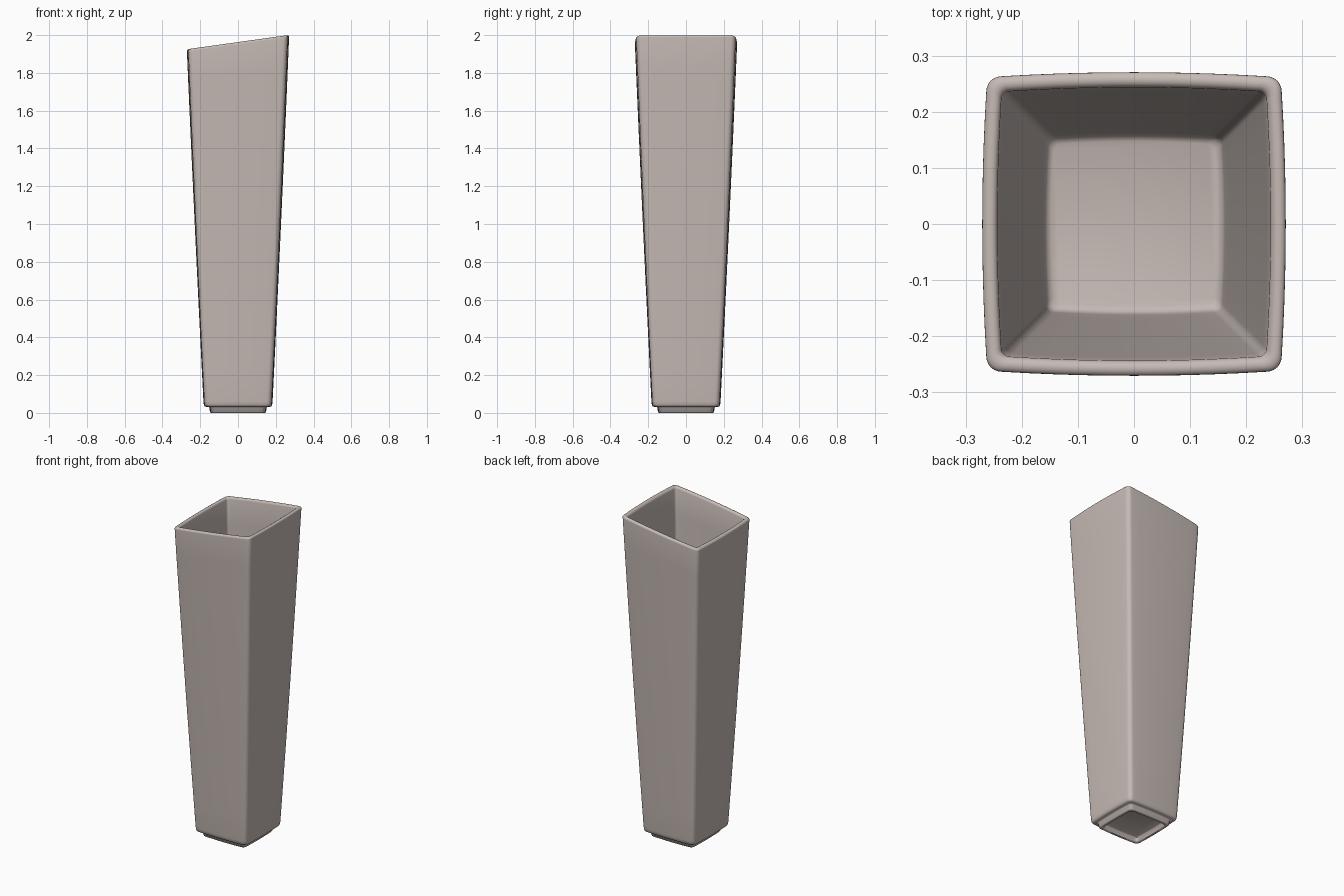
import bpy, bmesh, math

if "Cube" in bpy.data.objects:
    bpy.data.objects.remove(bpy.data.objects["Cube"])

SLOPE = 0.14      # tilt of the rim, rising towards +x
TOP = 1.963       # rim height at the centre
N_SIDE, N_CORNER = 10, 6


def section(h, r):
    """Rounded square of half-width h with slightly bowed sides."""
    bow = 0.035 * h
    pts = []
    quarter = []
    for i in range(N_SIDE):                       # right side, going up
        y = (h - bow - r) * (-1 + 2 * i / N_SIDE)
        quarter.append((h - bow * (y / h) ** 2, y))
    c = h - bow - r
    x_end = h - bow * (c / h) ** 2
    for i in range(N_CORNER):                     # rounded corner
        a = math.pi / 2 * i / N_CORNER
        rx = x_end - c
        quarter.append((c + rx * math.cos(a), c + rx * math.sin(a)))
    for k in range(4):
        co, si = (1, 0, -1, 0)[k], (0, 1, 0, -1)[k]
        pts += [(x * co - y * si, x * si + y * co) for x, y in quarter]
    return pts


def outer_half(z):
    t = (z - 0.06) / (TOP - 0.06)
    return 0.183 + 0.088 * t + 0.008 * t * (1 - t)


# profile from the recess under the foot, up the outside, over the rim, down inside
prof = [(0.118, 0.028, 0.012), (0.124, 0.024, 0.014), (0.127, 0.006, 0.016),
        (0.132, 0.0, 0.018), (0.143, 0.0, 0.02), (0.148, 0.004, 0.02),
        (0.152, 0.028, 0.02), (0.156, 0.032, 0.02), (0.168, 0.032, 0.022),
        (0.176, 0.035, 0.024), (0.181, 0.043, 0.025)]
for i in range(13):
    z = 0.06 + (TOP - 0.012 - 0.06) * i / 12
    prof.append((outer_half(z), z, 0.025))
for i in range(1, 8):
    a = math.pi * i / 8
    prof.append((0.2575 + 0.0135 * math.cos(a), TOP - 0.012 + 0.012 * math.sin(a),
                 0.019 + 0.006 * math.cos(a)))
for i in range(13):
    z = TOP - 0.012 - (TOP - 0.012 - 0.10) * i / 12
    prof.append((outer_half(z) - 0.027 + 0.004 * i / 12, z, 0.014))
prof += [(0.160, 0.085, 0.014), (0.155, 0.076, 0.014), (0.147, 0.072, 0.014)]

bm = bmesh.new()
rings = []
for h, z, r in prof:
    tilt = SLOPE * max(0, (z - 0.1) / (TOP - 0.1))
    rings.append([bm.verts.new((x, y, z + tilt * x)) for x, y in section(h, r)])
for a, b in zip(rings, rings[1:]):
    n = len(a)
    for i in range(n):
        j = (i + 1) % n
        bm.faces.new((a[i], a[j], b[j], b[i]))
bm.faces.new(rings[0][::-1])     # recessed underside
bm.faces.new(rings[-1])          # inner floor
bmesh.ops.recalc_face_normals(bm, faces=bm.faces)

mesh = bpy.data.meshes.new("vase")
bm.to_mesh(mesh)
bm.free()
vase = bpy.data.objects.new("vase", mesh)
bpy.context.collection.objects.link(vase)

# single ceramic colour
mat = bpy.data.materials.new("warm grey ceramic")
mat.diffuse_color = (0.56, 0.49, 0.46, 1)
mat.use_nodes = True
mat.node_tree.nodes["Principled BSDF"].inputs["Base Color"].default_value = mat.diffuse_color
mesh.materials.append(mat)

bpy.context.view_layer.objects.active = vase
vase.select_set(True)
bpy.ops.object.shade_smooth_by_angle(angle=math.radians(50))
